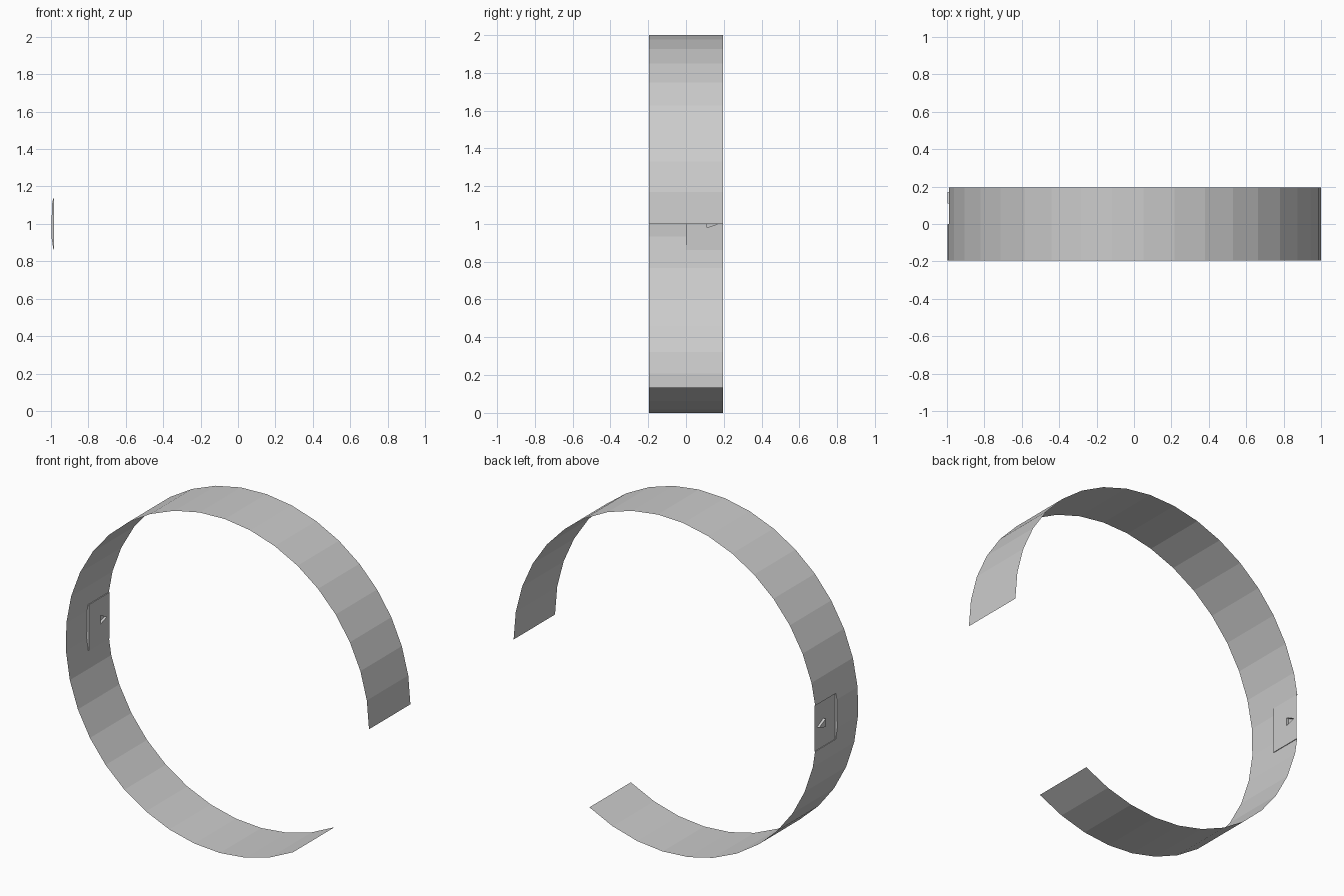
import bpy, bmesh, math

if "Cube" in bpy.data.objects:
    bpy.data.objects.remove(bpy.data.objects["Cube"])

HALF_W = 0.195      # half width of the band
SEGS = 31           # flat facets along the 300 degree arc
POCKET = 0.137      # half height of the pocket
PANEL_X = -0.983    # plane of the recessed panel
BUMP_X = -0.998     # outer plane of the small wedge

grey = bpy.data.materials.new("light grey")
grey.diffuse_color = (0.6, 0.6, 0.6, 1)
grey.use_nodes = True
grey.node_tree.nodes["Principled BSDF"].inputs["Base Color"].default_value = grey.diffuse_color


def make(name, faces):
    """Build one object from a list of faces given as point lists."""
    bm = bmesh.new()
    for pts in faces:
        bm.faces.new([bm.verts.new(p) for p in pts])
    bmesh.ops.remove_doubles(bm, verts=bm.verts, dist=1e-5)
    me = bpy.data.meshes.new(name)
    bm.to_mesh(me)
    bm.free()
    me.materials.append(grey)
    ob = bpy.data.objects.new(name, me)
    bpy.context.collection.objects.link(ob)


def strip(path, y0, y1):
    return [[(a[0], y0, a[1]), (a[0], y1, a[1]), (b[0], y1, b[1]), (b[0], y0, b[1])]
            for a, b in zip(path, path[1:])]


# Arc profile, with extra points where the pocket edges cross the left side
arc = [(math.cos(t), 1 + math.sin(t))
       for t in (math.radians(300) * i / SEGS for i in range(SEGS + 1))]
path = [arc[0]]
cuts = []
for a, b in zip(arc, arc[1:]):
    for z in (1 + POCKET, 1 - POCKET):
        if a[0] < 0 and a[1] > z > b[1]:
            f = (a[1] - z) / (a[1] - b[1])
            path.append((a[0] + f * (b[0] - a[0]), z))
            cuts.append(len(path) - 1)
    path.append(b)
top, bot = cuts

# Open band: full front half, back half interrupted by the pocket
make("band", strip(path, -HALF_W, 0)
     + strip(path[:top + 1], 0, HALF_W) + strip(path[bot:], 0, HALF_W))

# Pocket walls: top, bottom and the lens-shaped inner side
lo, hi = 1 - POCKET, 1 + POCKET
walls = [[(path[i][0], 0, path[i][1]), (path[i][0], HALF_W, path[i][1]),
          (PANEL_X, HALF_W, path[i][1]), (PANEL_X, 0, path[i][1])] for i in cuts]
walls.append([(x, 0, z) for x, z in path[top:bot + 1]]
             + [(PANEL_X, 0, lo), (PANEL_X, 0, hi)])
make("pocket_walls", walls)

# Flat panel with a triangular opening
A, B, C, D = (0, lo), (HALF_W, lo), (HALF_W, hi), (0, hi)
p, q, r = (0.11, 0.98), (0.17, 1.0), (0.11, 1.03)
make("panel", [[(PANEL_X, y, z) for y, z in reversed(f)]
               for f in ([A, B, q, p], [B, C, q], [C, D, r, q], [D, A, p, r])])

# Small wedge pushed outward from the panel
wedge = [[(BUMP_X, y, z) for y, z in (r, q, p)]]
for s, e in ((p, q), (q, r), (r, p)):
    wedge.append([(PANEL_X, *s), (BUMP_X, *s), (BUMP_X, *e), (PANEL_X, *e)])
make("wedge", wedge)
